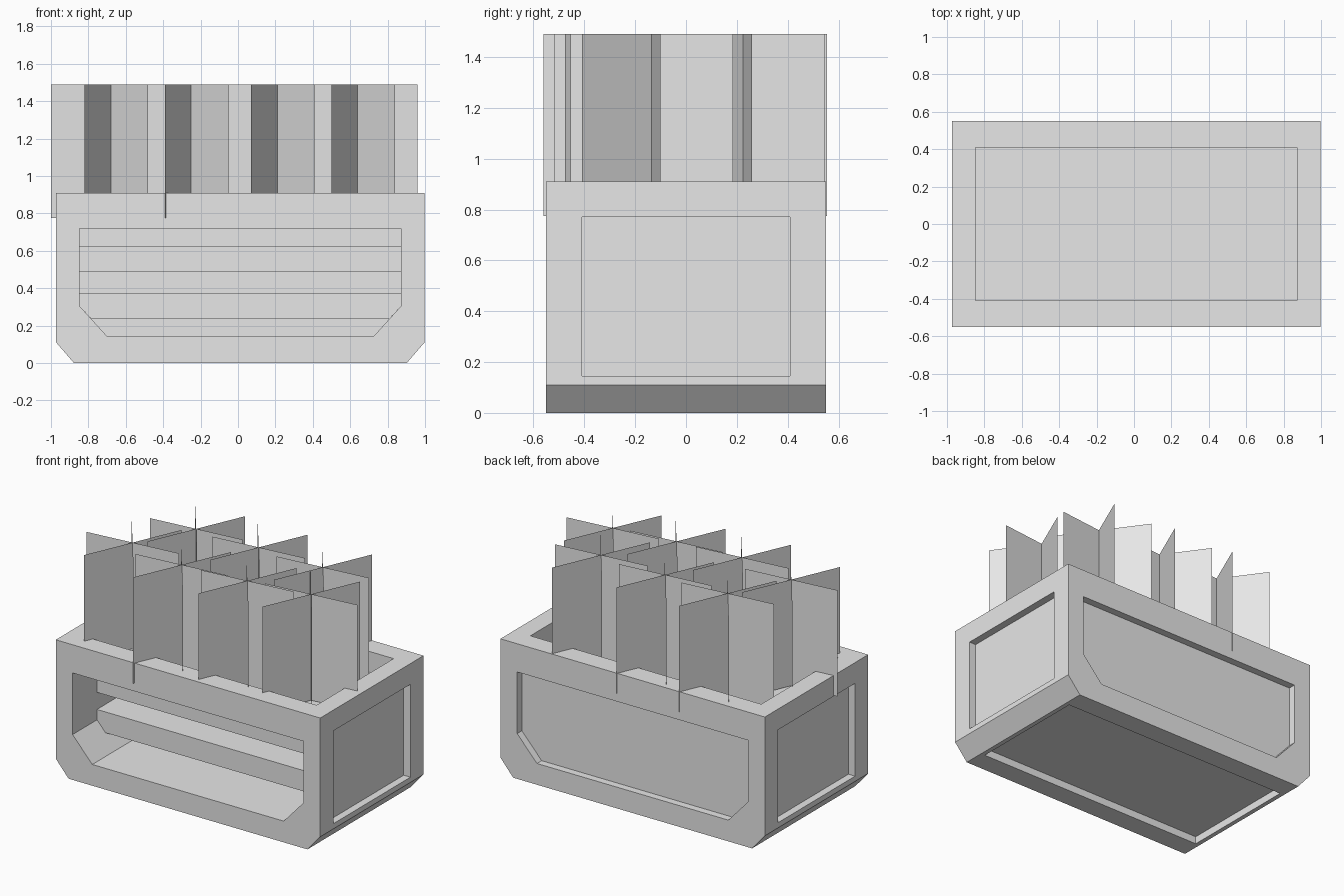
import bpy
import bmesh
from mathutils import Vector

cube = bpy.data.objects.get("Cube")
if cube:
    bpy.data.objects.remove(cube, do_unlink=True)

grey = bpy.data.materials.new("light_grey")
grey.use_nodes = True
grey.diffuse_color = (0.8, 0.8, 0.8, 1)
grey.node_tree.nodes["Principled BSDF"].inputs["Base Color"].default_value = (0.8, 0.8, 0.8, 1)

CX = 0.0125                 # middle of the box
HALF_X, HALF_Y, TOP = 0.985, 0.55, 0.91
OPEN_X, OPEN_Y = 0.86, 0.41  # half sizes of the frame openings
RECESS = 0.05


def make_object(name, bm):
    bmesh.ops.recalc_face_normals(bm, faces=bm.faces)
    mesh = bpy.data.meshes.new(name)
    bm.to_mesh(mesh)
    bm.free()
    mesh.materials.append(grey)
    obj = bpy.data.objects.new(name, mesh)
    bpy.context.scene.collection.objects.link(obj)
    return obj


def extrude_profile(name, half, low, high, cut, y0, y1):
    """Block along y whose two lower edges are cut off by (width, height)."""
    w, h = cut
    outline = [(-half, high), (-half, low + h), (-half + w, low),
               (half - w, low), (half, low + h), (half, high)]
    bm = bmesh.new()
    face = bm.faces.new([bm.verts.new((CX + x, y0, z)) for x, z in outline])
    moved = bmesh.ops.extrude_face_region(bm, geom=[face])["geom"]
    bmesh.ops.translate(bm, vec=(0, y1 - y0, 0),
                        verts=[v for v in moved if isinstance(v, bmesh.types.BMVert)])
    return make_object(name, bm)


def box(name, low, high):
    bm = bmesh.new()
    bmesh.ops.create_cube(bm, size=1)
    low, high = Vector(low), Vector(high)
    bmesh.ops.scale(bm, vec=high - low, verts=bm.verts)
    bmesh.ops.translate(bm, vec=(low + high) / 2, verts=bm.verts)
    return make_object(name, bm)


# Planter body and the openings cut into each side
body = extrude_profile("planter_box", HALF_X, 0, TOP, (0.095, 0.11), -HALF_Y, HALF_Y)
cutters = [
    extrude_profile("front_cutter", OPEN_X, 0.143, 0.72, (0.147, 0.162), -1, 0.45),
    extrude_profile("back_cutter", OPEN_X, 0.143, 0.72, (0.147, 0.162), HALF_Y - RECESS, 1),
    box("top_cutter", (CX - OPEN_X, -OPEN_Y, 0.77), (CX + OPEN_X, OPEN_Y, 1.2)),
    box("bottom_cutter", (CX - OPEN_X, -OPEN_Y, -0.3), (CX + OPEN_X, OPEN_Y, RECESS)),
]
for side in (-1, 1):
    xs = sorted((CX + side * (HALF_X - RECESS), CX + side * 1.3))
    cutters.append(box("side_cutter", (xs[0], -OPEN_Y, 0.145), (xs[1], OPEN_Y, 0.77)))

for cutter in cutters:
    mod = body.modifiers.new(cutter.name, "BOOLEAN")
    mod.operation = "DIFFERENCE"
    mod.solver = "EXACT"
    mod.object = cutter
bpy.context.view_layer.update()
evaluated = body.evaluated_get(bpy.context.evaluated_depsgraph_get())
result = bpy.data.meshes.new_from_object(evaluated)
body.modifiers.clear()
body.data = result
for cutter in cutters:
    bpy.data.objects.remove(cutter, do_unlink=True)

# Two slats inside the front opening
extrude_profile("lower_slat", OPEN_X, 0.235, 0.375, (0.064, 0.07), -0.29, -0.03)
box("upper_slat", (CX - OPEN_X, -0.29, 0.49), (CX + OPEN_X, -0.03, 0.625))

# Plants: three crossed upright sheets per clump, four in front and three behind
SHEETS = [Vector((0.32, 0.035)), Vector((0.14, 0.32)), Vector((0.2, -0.275))]
CLUMPS = [(-0.68, -0.15), (-0.25, -0.24), (0.21, -0.2), (0.64, -0.135),
          (-0.476, 0.235), (-0.01, 0.235), (0.475, 0.225)]
for number, clump in enumerate(CLUMPS, 1):
    bm = bmesh.new()
    centre = Vector(clump)
    for arm in SHEETS:
        a, b = centre - arm, centre + arm
        corners = [(a, 0.775), (b, 0.775), (b, 1.49), (a, 1.49)]
        bm.faces.new([bm.verts.new((p.x, p.y, z)) for p, z in corners])
    make_object(f"plant_{number}", bm)
